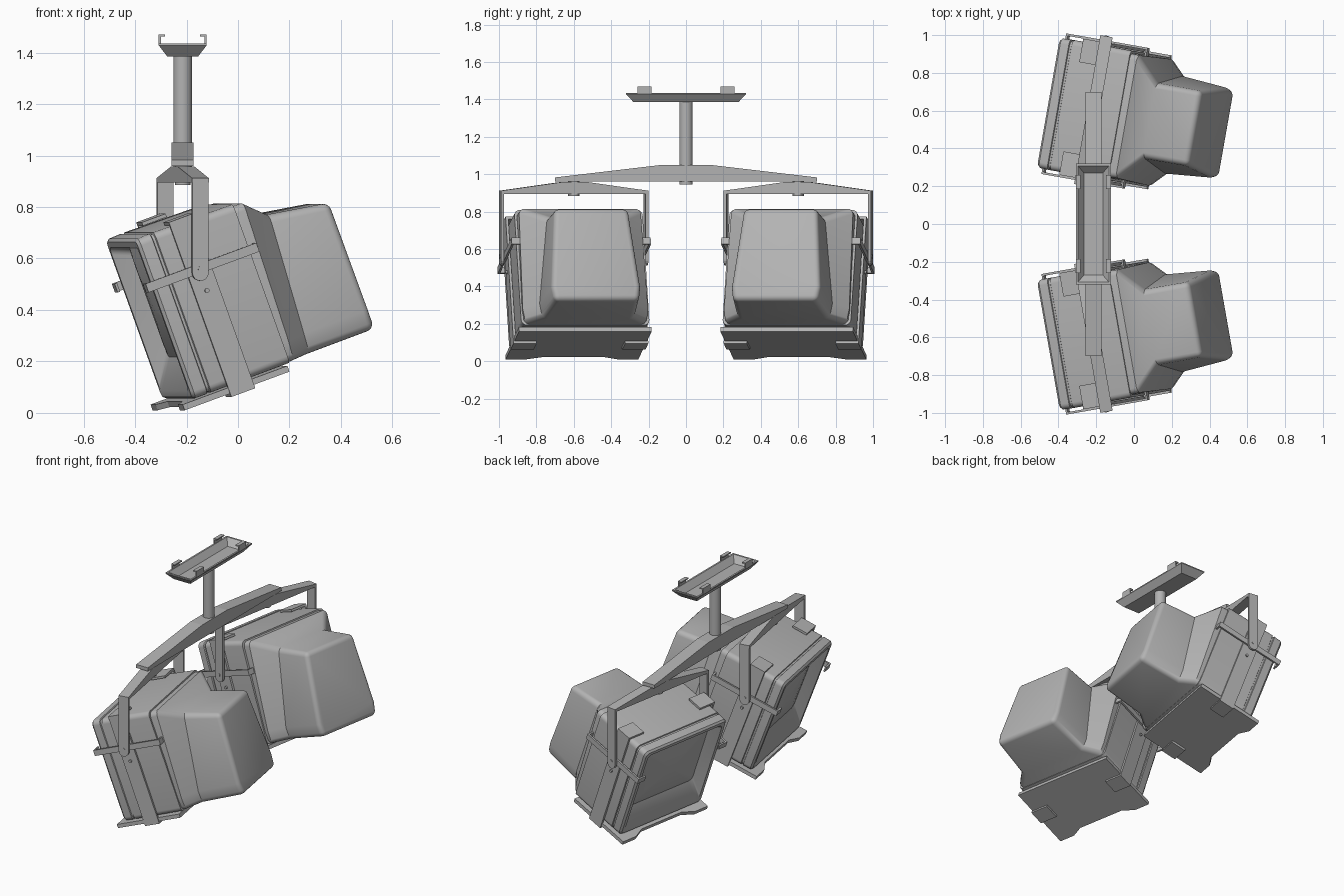
import bpy, bmesh, math
from mathutils import Matrix, Vector

cube = bpy.data.objects.get("Cube")
if cube:
    bpy.data.objects.remove(cube, do_unlink=True)

grey = bpy.data.materials.new("mid_grey")
grey.use_nodes = True
COLOUR = (0.45, 0.45, 0.45, 1)
grey.diffuse_color = COLOUR
grey.node_tree.nodes["Principled BSDF"].inputs["Base Color"].default_value = COLOUR

# Frames: the stand, the yawed yoke, and the yawed and tilted television
STAND = Matrix.Translation((-0.215, 0, 0))
YOKE = Matrix.Translation((-0.215, 0.6, 0)) @ Matrix.Rotation(math.radians(-10), 4, 'Z')
TV = YOKE @ Matrix.Translation((0, 0, 0.56)) @ Matrix.Rotation(math.radians(-20), 4, 'Y')


def add(name, bm, frame, mirror=True, smooth=False):
    """Finish a part; mirrored parts are repeated across the y = 0 plane."""
    bmesh.ops.recalc_face_normals(bm, faces=bm.faces)
    bm.transform(frame)
    mesh = bpy.data.meshes.new(name)
    bm.to_mesh(mesh)
    bm.free()
    mesh.materials.append(grey)
    ob = bpy.data.objects.new(name, mesh)
    bpy.context.collection.objects.link(ob)
    if smooth:
        bpy.ops.object.select_all(action='DESELECT')
        ob.select_set(True)
        bpy.context.view_layer.objects.active = ob
        bpy.ops.object.shade_smooth_by_angle(angle=math.radians(35))
    if mirror:
        m = ob.modifiers.new("Mirror", 'MIRROR')
        m.use_axis = (False, True, False)
        m.use_mirror_merge = False
        origin = bpy.data.objects.get("mirror_origin")
        if origin:
            m.mirror_object = origin
    return ob


def box(bm, x0, x1, y0, y1, z0, z1):
    m = Matrix.Translation(((x0 + x1) / 2, (y0 + y1) / 2, (z0 + z1) / 2))
    bmesh.ops.create_cube(bm, size=1, matrix=m @ Matrix.Diagonal((x1 - x0, y1 - y0, z1 - z0, 1)))


def loft(rings, caps=True):
    bm = bmesh.new()
    loops = [[bm.verts.new(p) for p in ring] for ring in rings]
    n = len(loops[0])
    for a, b in zip(loops, loops[1:]):
        for i in range(n):
            bm.faces.new((a[i], a[(i + 1) % n], b[(i + 1) % n], b[i]))
    if caps:
        bm.faces.new(loops[0])
        bm.faces.new(loops[-1])
    return bm


def prism(points, axis, a, b):
    """Extrude a 2D outline along x, y or z."""
    def place(p, t):
        q = list(p)
        q.insert(axis, t)
        return Vector(q)
    return loft([[place(p, t) for p in points] for t in (a, b)])


def rod(bm, radius, centre, length, turn=None, seg=24):
    m = Matrix.Translation(centre)
    if turn:
        m = m @ Matrix.Rotation(math.pi / 2, 4, turn)
    bmesh.ops.create_cone(bm, cap_ends=True, segments=seg, radius1=radius, radius2=radius,
                          depth=length, matrix=m)


def rounded(u, half, lo, hi, r):
    """Rounded rectangle across the depth axis."""
    pts = []
    for k, (sy, cz) in enumerate(((1, hi - r), (-1, hi - r), (-1, lo + r), (1, lo + r))):
        for i in range(6):
            a = math.pi / 2 * (k + i / 5)
            pts.append((u, sy * (half - r) + r * math.cos(a), cz + r * math.sin(a)))
    return pts


# Ceiling tray: open, sloping walls
def tray_ring(hx, hy, z):
    return [(hx, hy, z), (-hx, hy, z), (-hx, -hy, z), (hx, -hy, z)]


bm = loft([tray_ring(0.05, 0.27, 1.395), tray_ring(0.082, 0.308, 1.435), tray_ring(0.093, 0.32, 1.435),
           tray_ring(0.093, 0.32, 1.428), tray_ring(0.06, 0.28, 1.385)])
add("ceiling_tray", bm, STAND, mirror=False)

# Hooks on the tray rim
bm = bmesh.new()
for s in (-1, 1):
    for y in (-0.222, 0.222):
        box(bm, *sorted((s * 0.085, s * 0.093)), y - 0.038, y + 0.038, 1.43, 1.47)
        box(bm, *sorted((s * 0.068, s * 0.093)), y - 0.038, y + 0.038, 1.462, 1.47)
add("tray_hooks", bm, STAND, mirror=False)

# Post and cross beam
bm = bmesh.new()
rod(bm, 0.036, (0, 0, 1.167), 0.445, seg=32)
add("post", bm, STAND, mirror=False, smooth=True)
beam = [(-0.7, 0.96), (0.7, 0.96), (0.7, 0.983), (0.13, 1.05), (-0.13, 1.05), (-0.7, 0.983)]
add("cross_beam", prism(beam, 0, -0.043, 0.043), STAND, mirror=False)

# Yoke: top bar, pivot and two hanging arms
bar = [(-0.4, 0.895), (-0.2, 0.895), (0.2, 0.895), (0.4, 0.895),
       (0.4, 0.912), (0.07, 0.958), (-0.07, 0.958), (-0.4, 0.912)]
add("yoke_bar", prism(bar, 0, -0.033, 0.033), YOKE)
bm = bmesh.new()
rod(bm, 0.03, (0, 0, 0.93), 0.09)
add("yoke_pivot", bm, YOKE, smooth=True)
arm = [(0.032, 0.9), (-0.032, 0.9)]
arm += [(-0.032 * math.cos(a), 0.545 - 0.032 * math.sin(a)) for a in [math.pi * i / 10 for i in range(11)]]
for name, s in (("outer", 1), ("inner", -1)):
    add(name + "_yoke_arm", prism(arm, 1, s * 0.384, s * 0.4), YOKE)
bm = bmesh.new()
for s in (-1, 1):
    rod(bm, 0.01, (0, s * 0.395, 0), 0.016, 'X', 12)
    rod(bm, 0.009, (0, s * 0.37, -0.09), 0.012, 'X', 12)
add("bolts", bm, TV, smooth=True)

# Television cabinet: shell with seam, sunken screen surround and sill
shell = [rounded(0.215, 0.335, -0.46, 0.175, 0.03), rounded(0.215, 0.348, -0.468, 0.187, 0.03),
         rounded(-0.115, 0.35, -0.47, 0.192, 0.03), rounded(-0.118, 0.343, -0.464, 0.186, 0.028),
         rounded(-0.128, 0.343, -0.464, 0.186, 0.028), rounded(-0.131, 0.35, -0.47, 0.192, 0.03),
         rounded(-0.18, 0.348, -0.47, 0.19, 0.03), rounded(-0.192, 0.337, -0.46, 0.18, 0.025),
         rounded(-0.192, 0.315, -0.435, 0.158, 0.03), rounded(-0.125, 0.28, -0.32, 0.13, 0.03)]
add("cabinet", loft(shell, caps=False), TV, smooth=True)
glass = []
for k in (1, 0.85, 0.65, 0.4, 0.15):
    glass.append(rounded(-0.125 - 0.03 * (1 - k * k), 0.28 * k, -0.095 - 0.225 * k,
                         -0.095 + 0.225 * k, 0.03 * k))
add("screen", loft(glass), TV, smooth=True)


# Tube housing: narrows behind the cabinet, with a small lip near the base
def housing_ring(u_low, u_high, base, top, height):
    half = [(u_low - 0.004, base - 0.012, -0.465), (u_low, base, -0.385), (u_high, top, height)]
    return half + [(u, -v, w) for u, v, w in reversed(half)]


bm = loft([housing_ring(0.15, 0.15, 0.34, 0.335, 0.18), housing_ring(0.24, 0.26, 0.34, 0.33, 0.178),
           housing_ring(0.32, 0.36, 0.262, 0.2, 0.09), housing_ring(0.6, 0.6, 0.24, 0.2, 0.055)])
bmesh.ops.recalc_face_normals(bm, faces=bm.faces)
edges = [e for e in bm.edges if e.calc_face_angle(0) > math.radians(50)]
bmesh.ops.bevel(bm, geom=edges, offset=0.028, segments=4, profile=0.5, affect='EDGES', clamp_overlap=True)
add("tube_housing", bm, TV, smooth=True)

# Shelf under the cabinet with a scooped front edge
shelf = [(0.2, 0.36), (-0.24, 0.36), (-0.24, 0.25), (-0.205, 0.17),
         (-0.205, -0.17), (-0.24, -0.25), (-0.24, -0.36), (0.2, -0.36)]
add("shelf", prism(shelf, 2, -0.498, -0.474), TV)

# Clamps on both sides: upright straps with tabs, and level straps with hooked ends
for name, s in (("outer", 1), ("inner", -1)):
    def span(a, b):
        return sorted((s * a, s * b))
    bm = bmesh.new()
    box(bm, -0.05, 0.05, *span(0.352, 0.366), -0.512, 0.21)
    box(bm, -0.05, 0.05, *span(0.24, 0.366), 0.196, 0.21)
    box(bm, -0.05, 0.05, *span(0.24, 0.366), -0.512, -0.498)
    add(name + "_upright_strap", bm, TV)
    bm = bmesh.new()
    box(bm, -0.22, 0.245, *span(0.366, 0.378), -0.018, 0.018)
    for u in (-0.22, 0.235):
        box(bm, u, u + 0.01, *span(0.315, 0.378), -0.018, 0.018)
    add(name + "_level_strap", bm, TV)
